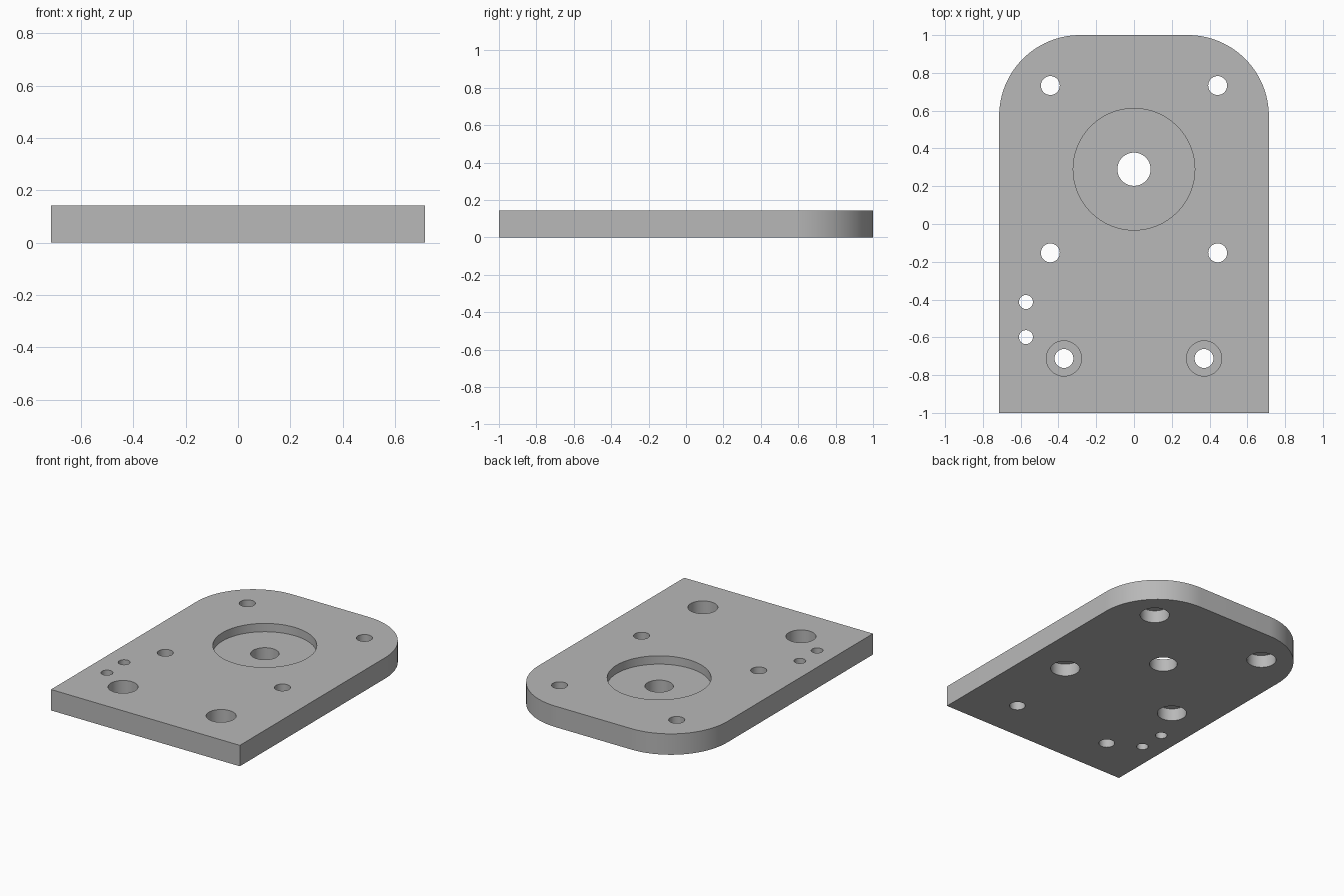
import bpy, bmesh, math

cube = bpy.data.objects.get("Cube")
if cube:
    bpy.data.objects.remove(cube, do_unlink=True)

W, L, T, R = 0.714, 1.0, 0.143, 0.4286   # half width, half length, thickness, corner radius
OVER = 0.05                              # how far cutters reach past the plate

metal = bpy.data.materials.new("plain grey metal")
metal.use_nodes = True
GREY = (0.48, 0.48, 0.48, 1)
metal.diffuse_color = GREY
metal.node_tree.nodes["Principled BSDF"].inputs["Base Color"].default_value = GREY


def make_object(name, bm):
    bmesh.ops.recalc_face_normals(bm, faces=bm.faces)
    mesh = bpy.data.meshes.new(name)
    bm.to_mesh(mesh)
    bm.free()
    mesh.materials.append(metal)
    obj = bpy.data.objects.new(name, mesh)
    bpy.context.collection.objects.link(obj)
    return obj


def lathe(bm, x, y, profile, sides=64):
    """Closed turned solid from (radius, z) points, bottom to top."""
    rings = []
    for r, z in profile:
        rings.append([bm.verts.new((x + r * math.cos(math.tau * i / sides),
                                    y + r * math.sin(math.tau * i / sides), z))
                      for i in range(sides)])
    for low, high in zip(rings, rings[1:]):
        for i in range(sides):
            j = (i + 1) % sides
            bm.faces.new((low[i], low[j], high[j], high[i]))
    bm.faces.new(rings[0][::-1])
    bm.faces.new(rings[-1])


def hole(bm, x, y, r, top=None, bottom=None):
    """Through hole, with an optional (radius, depth) counterbore on either side."""
    profile = [(r, -OVER), (r, T + OVER)]
    if top:
        R2, d = top
        profile[1:] = [(r, T - d), (R2, T - d), (R2, T + OVER)]
    if bottom:
        R2, d = bottom
        profile[:1] = [(R2, -OVER), (R2, d), (r, d)]
    lathe(bm, x, y, profile)


# Plate outline: square front, rounded back corners
bm = bmesh.new()
outline = [(-W, -L), (W, -L)]
STEPS = 32
for side, start in ((1, 0), (-1, math.pi / 2)):
    for i in range(STEPS + 1):
        a = start + math.pi / 2 * i / STEPS
        outline.append((side * (W - R) + R * math.cos(a), L - R + R * math.sin(a)))
base = bm.faces.new([bm.verts.new((x, y, 0)) for x, y in outline])
ext = bmesh.ops.extrude_face_region(bm, geom=[base])
bmesh.ops.translate(bm, vec=(0, 0, T),
                    verts=[v for v in ext["geom"] if isinstance(v, bmesh.types.BMVert)])
plate = make_object("mounting_plate", bm)

# Hole cutters
bm = bmesh.new()
CY, PITCH = 0.29, 0.443
hole(bm, 0, CY, 0.088, top=(0.322, 0.057))            # round recess and centre bore
for sx in (-1, 1):
    for sy in (-1, 1):                                # bolt holes, counterbored below
        hole(bm, sx * PITCH, CY + sy * PITCH, 0.05, bottom=(0.093, 0.086))
    hole(bm, sx * 0.371, -0.712, 0.05, top=(0.093, 0.086))   # front bolt holes
for y in (-0.413, -0.599):                            # pin holes
    hole(bm, -0.572, y, 0.037)
cutter = make_object("hole_cutter", bm)
cutter.hide_render = True

# Cut the holes and remove the cutter
cut = plate.modifiers.new("holes", "BOOLEAN")
cut.operation = "DIFFERENCE"
cut.solver = "EXACT"
cut.object = cutter
bpy.ops.object.select_all(action="DESELECT")
plate.select_set(True)
bpy.context.view_layer.objects.active = plate
bpy.ops.object.modifier_apply(modifier=cut.name)
bpy.data.objects.remove(cutter, do_unlink=True)
bpy.ops.object.shade_smooth_by_angle(angle=math.radians(30))
